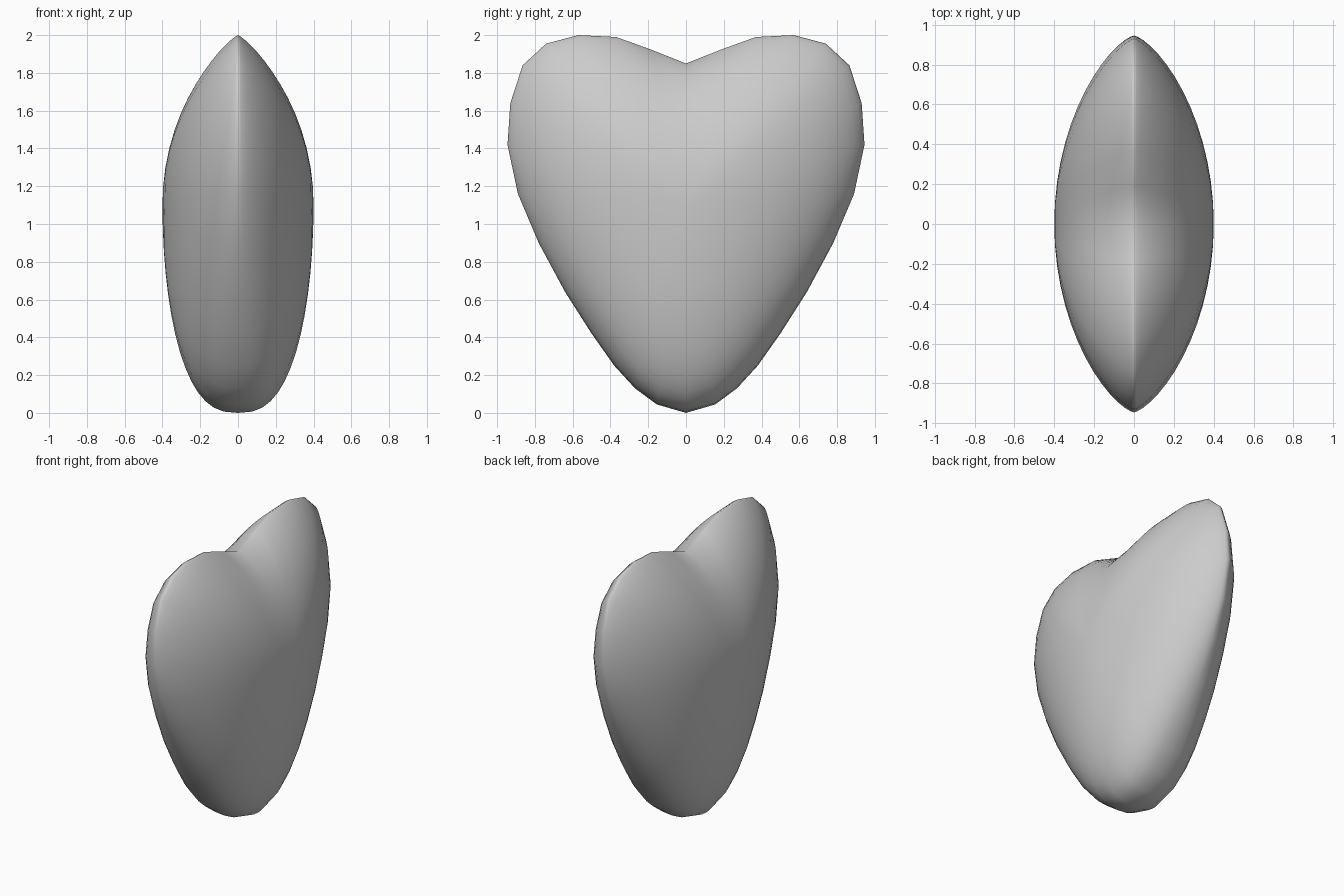
import bpy, bmesh, math

if "Cube" in bpy.data.objects:
    bpy.data.objects.remove(bpy.data.objects["Cube"])

# Right half of the heart outline (y, z), from the notch round to the bottom tip
half = [(0, 1.85), (0.19, 1.925), (0.37, 1.99), (0.57, 2.0), (0.74, 1.955), (0.865, 1.84),
        (0.93, 1.64), (0.945, 1.42), (0.89, 1.16), (0.78, 0.9), (0.64, 0.64), (0.5, 0.42),
        (0.38, 0.25), (0.27, 0.13), (0.155, 0.045), (0, 0.0)]
outline = half + [(-y, z) for y, z in half[-2:0:-1]]
CENTRE_Z, THICK, RINGS = 1.1, 0.4, 14


def surface_point(y, z, r, side):
    """Point at fraction r from the middle of one face towards the rim."""
    dz = z - CENTRE_Z
    u = dz / math.hypot(y, dz)
    # rim is blunt at the bottom and sharp along the top
    power = 0.64 + (0.22 if u > 0 else 0.26) * u
    if u > 0.99:
        power = 0.75
    # the notch fades away towards the middle of the face
    notch = max(0, 1 - abs(y) / 0.5) * 0.13 if dz > 0 else 0
    pz = CENTRE_Z + r * (dz + notch) - notch * r ** 3
    x = side * THICK * max(0, 1 - r * r) ** power
    return x, y * r, pz


bm = bmesh.new()
n = len(outline)
rim = [bm.verts.new((0, y, z)) for y, z in outline]

# Two domed faces sharing the rim
for side in (1, -1):
    pole = bm.verts.new((side * THICK, 0, CENTRE_Z))
    rings = [[bm.verts.new(surface_point(y, z, math.sin(k / RINGS * math.pi / 2), side))
              for y, z in outline] for k in range(1, RINGS)] + [rim]
    for i in range(n):
        j = (i + 1) % n
        bm.faces.new((pole, rings[0][i], rings[0][j]))
        for a, b in zip(rings, rings[1:]):
            bm.faces.new((a[i], b[i], b[j], a[j]))

bmesh.ops.recalc_face_normals(bm, faces=bm.faces)
for f in bm.faces:
    f.smooth = True
mesh = bpy.data.meshes.new("heart")
bm.to_mesh(mesh)
bm.free()
bpy.context.collection.objects.link(bpy.data.objects.new("heart", mesh))
